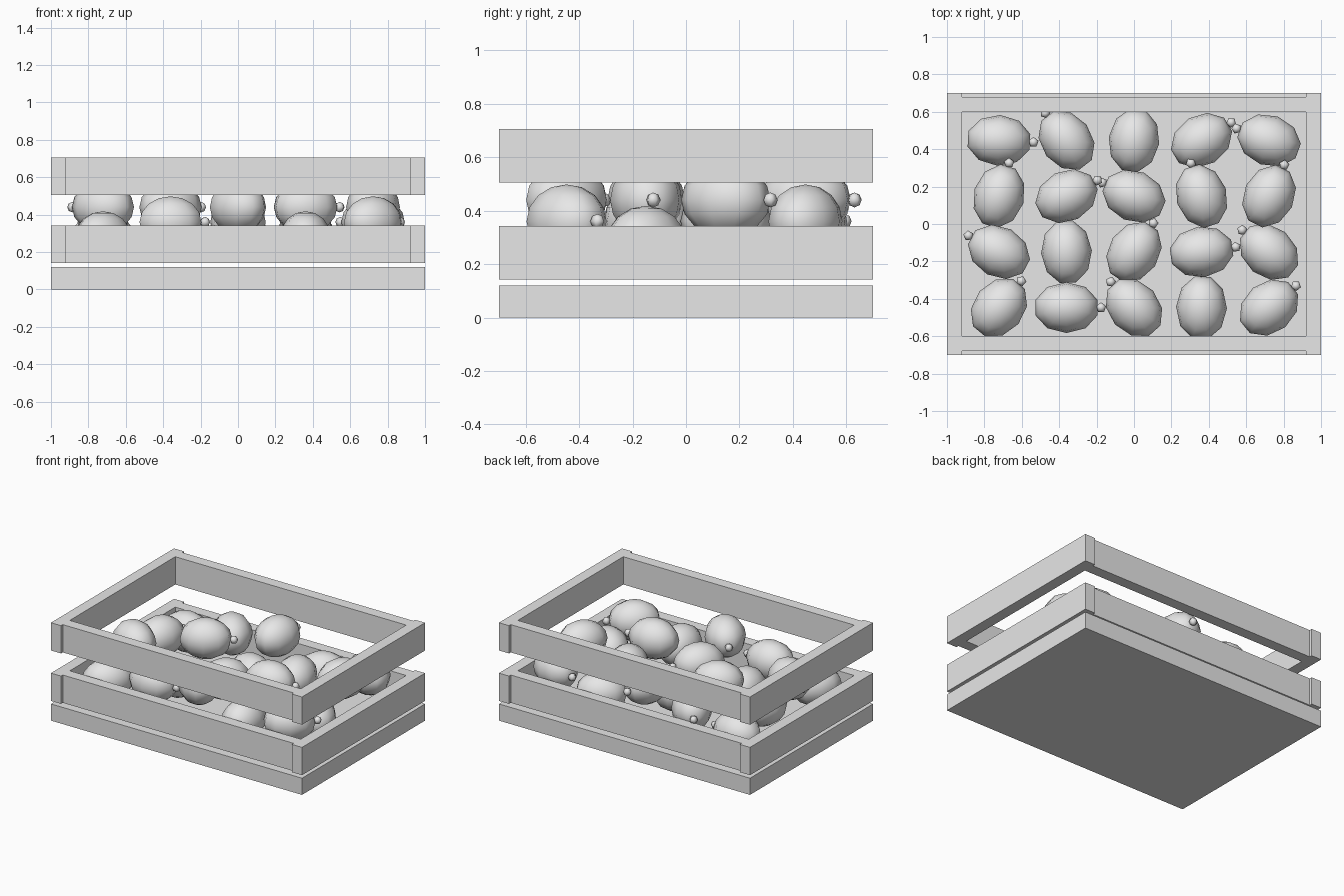
import bpy, math

if "Cube" in bpy.data.objects:
    bpy.data.objects.remove(bpy.data.objects["Cube"])

grey = bpy.data.materials.new("plain grey")
grey.diffuse_color = (0.8, 0.8, 0.8, 1)
grey.use_nodes = True
grey.node_tree.nodes["Principled BSDF"].inputs["Base Color"].default_value = grey.diffuse_color


def finish(name, smooth=False):
    ob = bpy.context.object
    ob.name = name
    ob.data.materials.append(grey)
    for p in ob.data.polygons:
        p.use_smooth = smooth
    return ob


def box(name, x0, x1, y0, y1, z0, z1):
    bpy.ops.mesh.primitive_cube_add(
        size=1, location=((x0 + x1) / 2, (y0 + y1) / 2, (z0 + z1) / 2))
    ob = finish(name)
    ob.scale = (x1 - x0, y1 - y0, z1 - z0)


def ball(name, loc, segments, rings, scale, angle):
    bpy.ops.mesh.primitive_uv_sphere_add(
        segments=segments, ring_count=rings, radius=1,
        location=loc, rotation=(0, 0, angle))
    finish(name, True).scale = scale


# crate floor
box("crate_floor", -1, 1, -0.7, 0.7, 0, 0.12)

# two tiers of slats: full-length ends, slightly recessed front and back
for tier, z in (("lower", 0.142), ("upper", 0.505)):
    for side, s in (("left", -1), ("right", 1)):
        a, b = sorted((s * 0.92, s))
        box(f"{tier}_{side}_slat", a, b, -0.7, 0.7, z, z + 0.2)
    for side, s in (("front", -1), ("back", 1)):
        a, b = sorted((s * 0.6, s * 0.68))
        box(f"{tier}_{side}_slat", -0.92, 0.92, a, b, z, z + 0.2)

# fruit grid: heading of each fruit in degrees, front row first
headings = [
    (50, 0, 132, 88, 39),
    (152, 93, 56, 8, 141),
    (73, 27, 157, 108, 64),
    (-3, 128, 82, 31, 160),
]
for j, row in enumerate(headings):
    for i, deg in enumerate(row):
        a = math.radians(deg)
        x, y = (i - 2) * 0.361, (j - 1.5) * 0.298
        z = 0.28 + 0.08 * ((i + 2 * j) % 3)
        ball("fruit", (x, y, z), 10, 8, (0.174, 0.136, 0.138), a)
        # stem nub at the pointed end
        ball("fruit_nub", (x + 0.185 * math.cos(a), y + 0.185 * math.sin(a), z),
             5, 4, (0.028, 0.028, 0.028), a)
